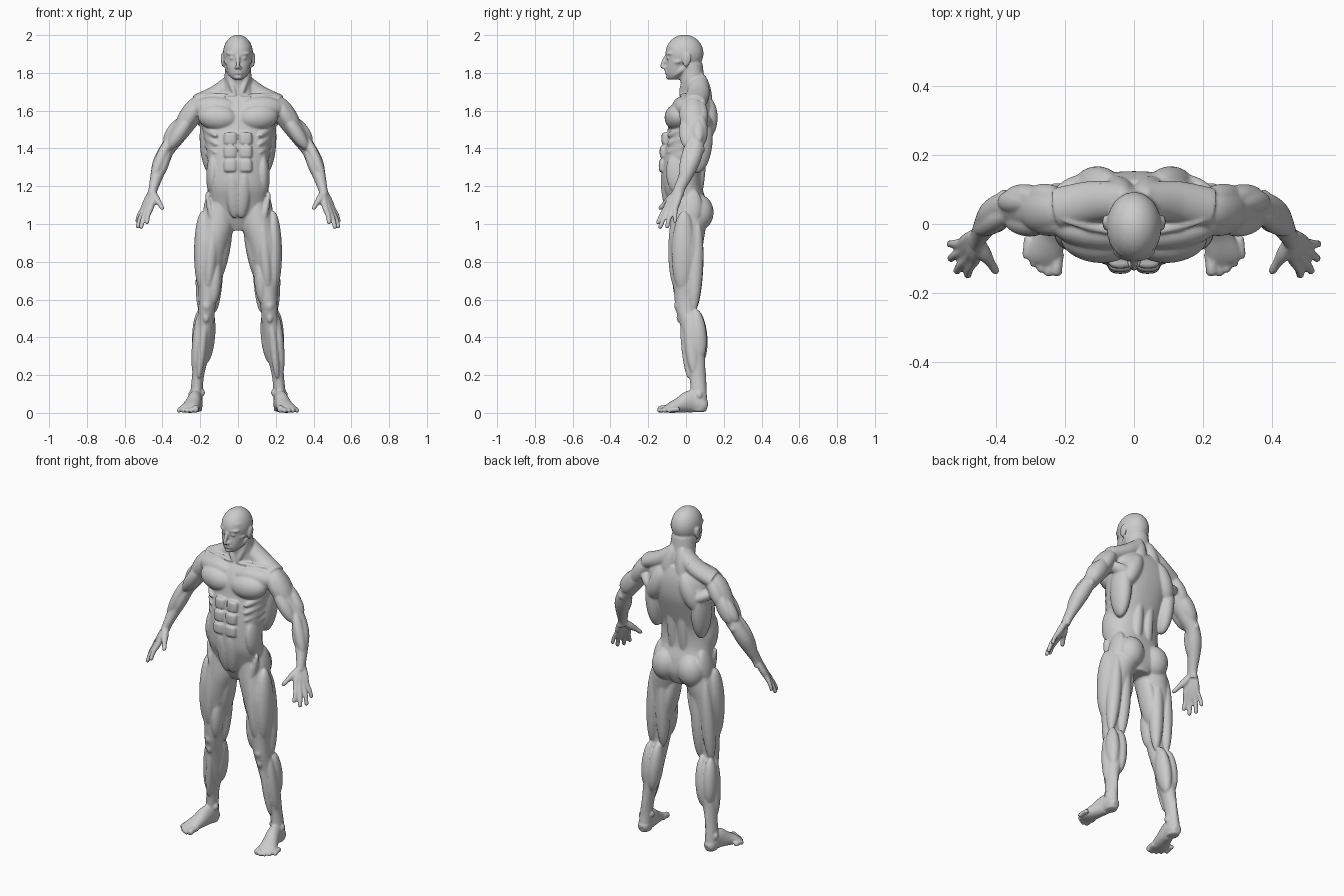
import bpy, bmesh, math
from mathutils import Vector, Matrix

bm = bmesh.new()
X, Y, Z = Vector((1, 0, 0)), Vector((0, 1, 0)), Vector((0, 0, 1))


def frame(t, ref):
    u = ref.cross(t).normalized()
    return u, t.cross(u).normalized()


def muscle(a, b, ra, rb):
    """Ellipsoid stretched from a to b; ra is its sideways and rb its depth radius."""
    a, b = Vector(a), Vector(b)
    t = (b - a).normalized()
    u, v = frame(t, Y)
    m = Matrix((u * ra, v * rb, t * (b - a).length / 2)).transposed().to_4x4()
    bmesh.ops.create_uvsphere(bm, u_segments=24, v_segments=16, radius=1,
                              matrix=Matrix.Translation((a + b) / 2) @ m)


def blob(c, rx, ry, rz):
    c = Vector(c)
    muscle(c - Z * rz, c + Z * rz, rx, ry)


def tube(rings, ref=Y, flat=False, power=2.0, steps=5, sides=32):
    """Smooth loft through rings of (x, y, z, ra, rb)."""
    pts, n = [], len(rings)
    for i in range(n - 1):
        p0, p1, p2, p3 = (rings[max(0, min(n - 1, i + k))] for k in (-1, 0, 1, 2))
        for s in range(steps):
            f = s / steps
            pts.append([0.5 * (2 * b + (c - a) * f + (2 * a - 5 * b + 4 * c - d) * f * f
                        + (3 * b - a - 3 * c + d) * f ** 3)
                        for a, b, c, d in zip(p0, p1, p2, p3)])
    pts.append(list(rings[-1]))
    loops = []
    for i, p in enumerate(pts):
        t = Vector(pts[min(i + 1, len(pts) - 1)][:3]) - Vector(pts[max(i - 1, 0)][:3])
        u, v = frame(Z if flat else t.normalized(), ref)
        loop = []
        for k in range(sides):
            c, s = math.cos(math.tau * k / sides), math.sin(math.tau * k / sides)
            c = math.copysign(abs(c) ** (2 / power), c)
            s = math.copysign(abs(s) ** (2 / power), s)
            loop.append(bm.verts.new(Vector(p[:3]) + u * c * p[3] + v * s * p[4]))
        loops.append(loop)
    for a, b in zip(loops, loops[1:]):
        for k in range(sides):
            j = (k + 1) % sides
            bm.faces.new((a[k], a[j], b[j], b[k]))
    bm.faces.new(loops[0][::-1])
    bm.faces.new(loops[-1])


# Head: skull, face, brow, cheek, eye, nose, lips, chin, jaw, ear
blob((0, -0.008, 1.903), 0.080, 0.101, 0.099)
tube([(0, -.045, 1.94, .066, .056), (0, -.045, 1.88, .067, .056), (0, -.048, 1.83, .061, .058),
      (0, -.058, 1.79, .047, .046), (0, -.066, 1.766, .028, .030)], flat=True)
muscle((-.01, -.100, 1.897), (.062, -.078, 1.903), .010, .017)
muscle((.022, -.092, 1.848), (.074, -.030, 1.862), .014, .016)
blob((.031, -.091, 1.878), .014, .013, .010)
muscle((0, -.100, 1.900), (0, -.134, 1.822), .011, .012)
blob((.010, -.114, 1.828), .010, .012, .009)
for lip_z in (1.809, 1.799):
    muscle((-.026, -.101, lip_z), (.026, -.101, lip_z), .006, .013)
blob((0, -.090, 1.778), .022, .017, .014)
muscle((.064, .005, 1.835), (.020, -.085, 1.776), .018, .016)
muscle((.079, -.004, 1.832), (.085, .012, 1.905), .009, .022)

# Neck and trapezius
tube([(0, .048, 1.64, .095, .075), (0, .042, 1.72, .080, .066), (0, .030, 1.78, .072, .066),
      (0, .020, 1.85, .066, .068)], flat=True)
muscle((.066, .020, 1.84), (.012, -.030, 1.67), .018, .020)
tube([(.03, .065, 1.745, .050, .055), (.12, .065, 1.685, .047, .06), (.22, .045, 1.64, .045, .06)])
muscle((.03, .075, 1.80), (.06, .11, 1.56), .045, .045)

# Torso core
tube([(0, .030, .965, .06, .06), (0, .025, 1.04, .145, .092), (0, .005, 1.12, .160, .103),
      (0, -.020, 1.20, .160, .105), (0, -.020, 1.30, .158, .108), (0, .000, 1.40, .168, .118),
      (0, .025, 1.50, .188, .122), (0, .035, 1.58, .205, .118), (0, .045, 1.64, .185, .10),
      (0, .055, 1.69, .11, .072)], flat=True, power=2.3, sides=48)
# Chest and collarbone
muscle((.003, -.062, 1.555), (.212, -.035, 1.575), .070, .064)
muscle((.008, -.040, 1.615), (.245, .000, 1.615), .060, .052)
muscle((.012, -.032, 1.680), (.210, .012, 1.685), .010, .014)
# Abdominals, lower belly, obliques, ribs
for z, y in ((1.452, -.104), (1.382, -.114), (1.308, -.119)):
    tube([(.040, y, z - .033, .020, .012), (.040, y, z - .024, .034, .024),
          (.040, y, z + .024, .034, .024), (.040, y, z + .033, .020, .012)], flat=True, power=2.6)
muscle((.034, -.118, 1.285), (.016, -.076, 1.03), .040, .031)
muscle((.128, -.050, 1.38), (.138, -.030, 1.15), .035, .066)
for i in range(4):
    muscle((.185 - .006 * i, .02, 1.515 - .045 * i), (.110, -.100, 1.465 - .045 * i), .020, .020)
# Back: lats, shoulder blade, teres, spinal columns
muscle((.158, .080, 1.62), (.148, .060, 1.27), .050, .072)
muscle((.060, .110, 1.67), (.155, .105, 1.45), .055, .060)
muscle((.090, .120, 1.50), (.235, .070, 1.57), .036, .046)
muscle((.036, .055, 1.07), (.036, .096, 1.46), .030, .026)
# Buttocks and hip
muscle((.074, .070, 1.155), (.096, .064, .965), .080, .079)
muscle((.130, .030, 1.19), (.168, .020, .99), .032, .060)

# Arm core, deltoid heads, biceps, triceps, forearm
tube([(.20, .035, 1.63, .05, .06), (.27, .040, 1.54, .052, .058), (.335, .048, 1.45, .045, .050),
      (.378, .050, 1.39, .040, .042), (.408, .028, 1.325, .043, .043), (.430, -.002, 1.255, .034, .036),
      (.448, -.033, 1.19, .025, .030), (.458, -.046, 1.15, .022, .034)])
muscle((.205, .035, 1.672), (.325, .045, 1.46), .050, .066)
muscle((.205, .000, 1.655), (.300, .015, 1.49), .040, .042)
muscle((.210, .075, 1.655), (.310, .075, 1.49), .040, .042)
muscle((.250, .000, 1.57), (.368, .012, 1.395), .038, .042)
muscle((.265, .078, 1.58), (.362, .085, 1.42), .044, .034)
muscle((.300, .065, 1.56), (.390, .065, 1.43), .030, .034)
muscle((.365, .030, 1.455), (.455, -.020, 1.23), .030, .034)
muscle((.365, .030, 1.405), (.425, -.005, 1.235), .030, .036)
blob((.376, .082, 1.395), .018, .018, .022)

# Hand: palm bones running into fingers, then thumb
knuckles = [(.462, -.106, 1.085), (.480, -.096, 1.078), (.493, -.076, 1.078), (.500, -.056, 1.085)]
tips = [(.484, -.152, 1.000), (.516, -.140, .976), (.534, -.102, .978), (.538, -.058, 1.008)]
for i, (k, t) in enumerate(zip(knuckles, tips)):
    f = i / 3
    k, t = Vector(k), Vector(t)
    w = Vector((.448, -.064, 1.16)).lerp(Vector((.466, -.032, 1.16)), f)
    mid = k.lerp(t, .5) + Vector((.004, 0, .003))
    r = .0128 if i < 3 else .0116
    tube([(*w, .016, .016), (*w.lerp(k, .55), .018, .018), (*k, .0155, .0155),
          (*mid, r, r), (*k.lerp(t, .9), r * .9, r * .9), (*t, .007, .007)], sides=16)
tube([(.448, -.050, 1.165, .016, .016), (.434, -.085, 1.132, .021, .021), (.416, -.112, 1.108, .014, .014),
      (.402, -.134, 1.086, .012, .012), (.396, -.142, 1.078, .007, .007)], ref=Z, sides=16)

# Leg core
tube([(.095, .010, 1.12, .065, .085), (.108, .010, 1.0, .090, .095), (.135, .002, .9, .088, .090),
      (.150, .000, .8, .076, .080), (.154, -.003, .7, .062, .066), (.158, -.004, .62, .051, .058),
      (.165, -.002, .55, .044, .053), (.172, .020, .48, .046, .055), (.183, .044, .40, .050, .060),
      (.196, .052, .30, .042, .050), (.211, .060, .20, .032, .042), (.219, .066, .12, .032, .042),
      (.222, .070, .05, .034, .044), (.222, .070, .008, .030, .038)], flat=True)
# Thigh: outer, front and inner quads, adductor, sartorius, hamstrings
muscle((.186, -.010, 1.07), (.190, -.018, .64), .045, .062)
muscle((.118, -.028, 1.12), (.160, -.040, .64), .042, .060)
muscle((.112, -.030, .83), (.128, -.025, .575), .034, .045)
muscle((.045, .010, 1.03), (.115, .020, .68), .036, .060)
muscle((.168, -.050, 1.17), (.085, -.040, .80), .020, .030)
muscle((.110, .060, 1.02), (.125, .040, .53), .040, .042)
muscle((.170, .060, 1.02), (.198, .038, .53), .038, .042)
# Knee, shin, calf heads, heel tendon, ankle knobs
blob((.166, -.036, .568), .027, .026, .036)
blob((.169, -.030, .505), .018, .020, .030)
muscle((.170, -.018, .53), (.208, .015, .18), .022, .024)
muscle((.205, .010, .53), (.232, .045, .20), .025, .035)
muscle((.146, .050, .55), (.172, .075, .26), .038, .051)
muscle((.200, .050, .55), (.214, .075, .28), .036, .046)
muscle((.200, .080, .34), (.222, .099, .02), .015, .018)
blob((.190, .058, .108), .015, .018, .020)
blob((.250, .070, .095), .014, .018, .020)

# Foot and toes
tube([(.220, .112, .030, .020, .022), (.222, .090, .038, .034, .038), (.226, .030, .060, .037, .060),
      (.242, -.035, .041, .044, .041), (.258, -.085, .026, .051, .027), (.264, -.112, .017, .046, .016)],
     ref=Z)
for i, tip_y in enumerate((-.150, -.152, -.141, -.124, -.100)):
    x, r = .226 + .0215 * i, (.018 if i == 0 else .0125)
    tube([(x - .006, tip_y + .065, r + .006, r, r), (x - .002, tip_y + .03, r + .005, r * .95, r),
          (x, tip_y + .010, r, r, r), (x + .001, tip_y, r * .9, r * .6, r * .6)], ref=Z, sides=16)

# Fuse everything into one smooth mirrored figure
bmesh.ops.recalc_face_normals(bm, faces=bm.faces)
mesh = bpy.data.meshes.new("body")
bm.to_mesh(mesh)
bm.free()
body = bpy.data.objects.new("body", mesh)
bpy.context.collection.objects.link(body)
mirror = body.modifiers.new("both_sides", 'MIRROR')
mirror.use_mirror_merge = False
fuse = body.modifiers.new("fuse", 'REMESH')
fuse.mode = 'VOXEL'
fuse.voxel_size = 0.0055
fuse.use_smooth_shade = True
soften = body.modifiers.new("soften", 'SMOOTH')
soften.factor = 0.5
soften.iterations = 4
lighten = body.modifiers.new("lighten", 'DECIMATE')
lighten.ratio = 0.5
